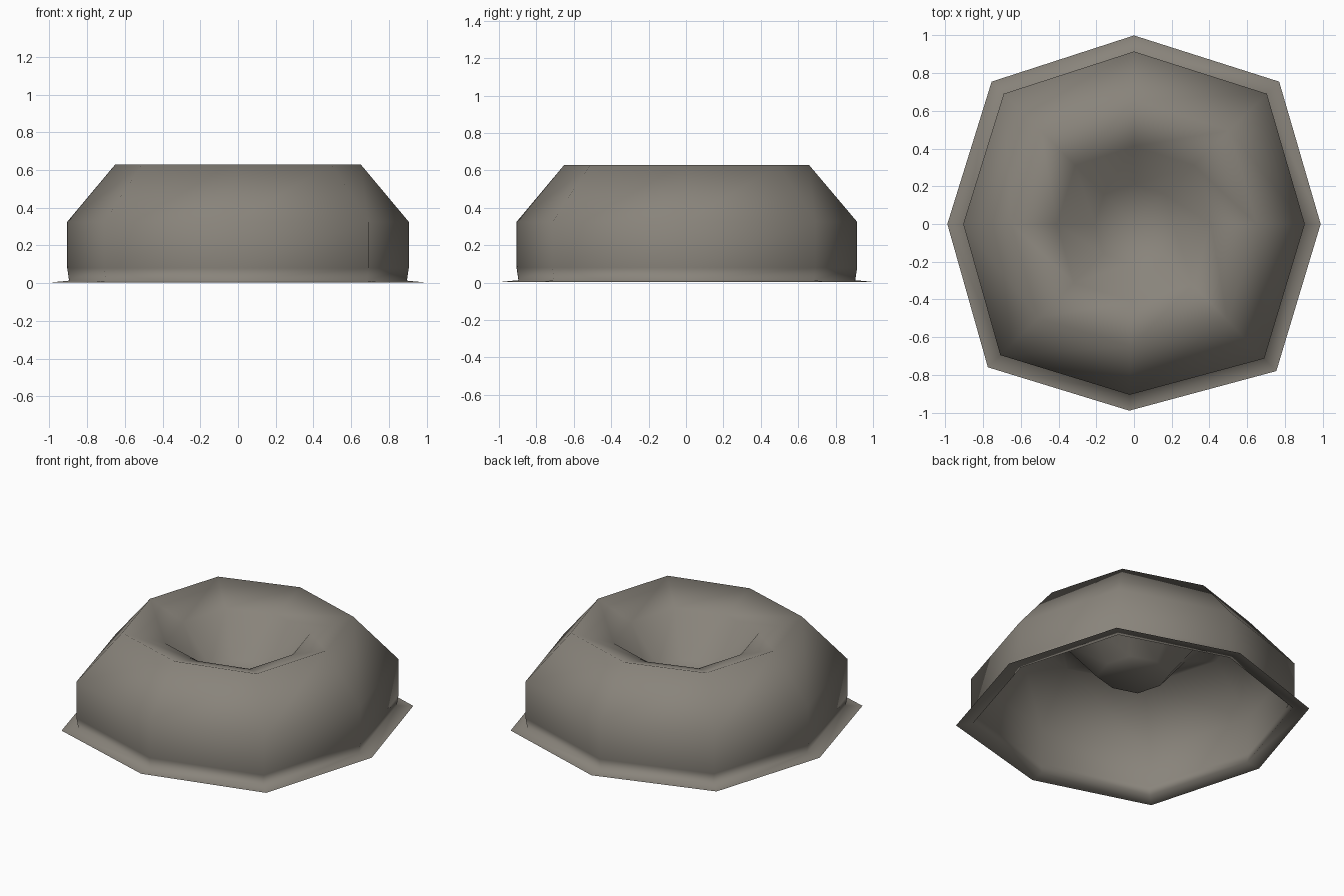
import bpy, bmesh

if "Cube" in bpy.data.objects:
    bpy.data.objects.remove(bpy.data.objects["Cube"])

# Slightly irregular octagon shared by every ring
OCTAGON = [(0.0, 1.0), (0.77, 0.755), (0.99, 0.0), (0.755, -0.78),
           (-0.025, -0.99), (-0.775, -0.76), (-0.99, 0.0), (-0.755, 0.755)]

# (scale, height) profile: skirt edge, wall, shoulder, rim, crater lip, crater floor
PROFILE = [(1.0, 0.004), (0.905, 0.013), (0.915, 0.08), (0.915, 0.325),
           (0.657, 0.63), (0.412, 0.54), (0.21, 0.295)]

stone = bpy.data.materials.new("warm_grey_stone")
stone.diffuse_color = (0.25, 0.23, 0.198, 1)
stone.use_nodes = True
stone.node_tree.nodes["Principled BSDF"].inputs["Base Color"].default_value = stone.diffuse_color

# Crater mound: open shell lofted through the rings, closed at the crater floor
bm = bmesh.new()
rings = [[bm.verts.new((x * s, y * s, z)) for x, y in OCTAGON] for s, z in PROFILE]
n = len(OCTAGON)
for a, b in zip(rings, rings[1:]):
    for i in range(n):
        j = (i + 1) % n
        bm.faces.new((a[j], a[i], b[i], b[j]))
floor = bm.verts.new((0, 0, PROFILE[-1][1]))
for i in range(n):
    bm.faces.new((rings[-1][(i + 1) % n], rings[-1][i], floor))
# the octagon runs clockwise, so orient the skirt upward and all else to match
bm.normal_update()
if bm.faces[0:1][0].normal.z < 0 if hasattr(bm.faces, "ensure_lookup_table") and not bm.faces.ensure_lookup_table() else False:
    bmesh.ops.reverse_faces(bm, faces=bm.faces[:])
for f in bm.faces:
    f.smooth = True

mesh = bpy.data.meshes.new("crater_mound")
bm.to_mesh(mesh)
bm.free()
mesh.materials.append(stone)
mound = bpy.data.objects.new("crater_mound", mesh)
bpy.context.collection.objects.link(mound)
